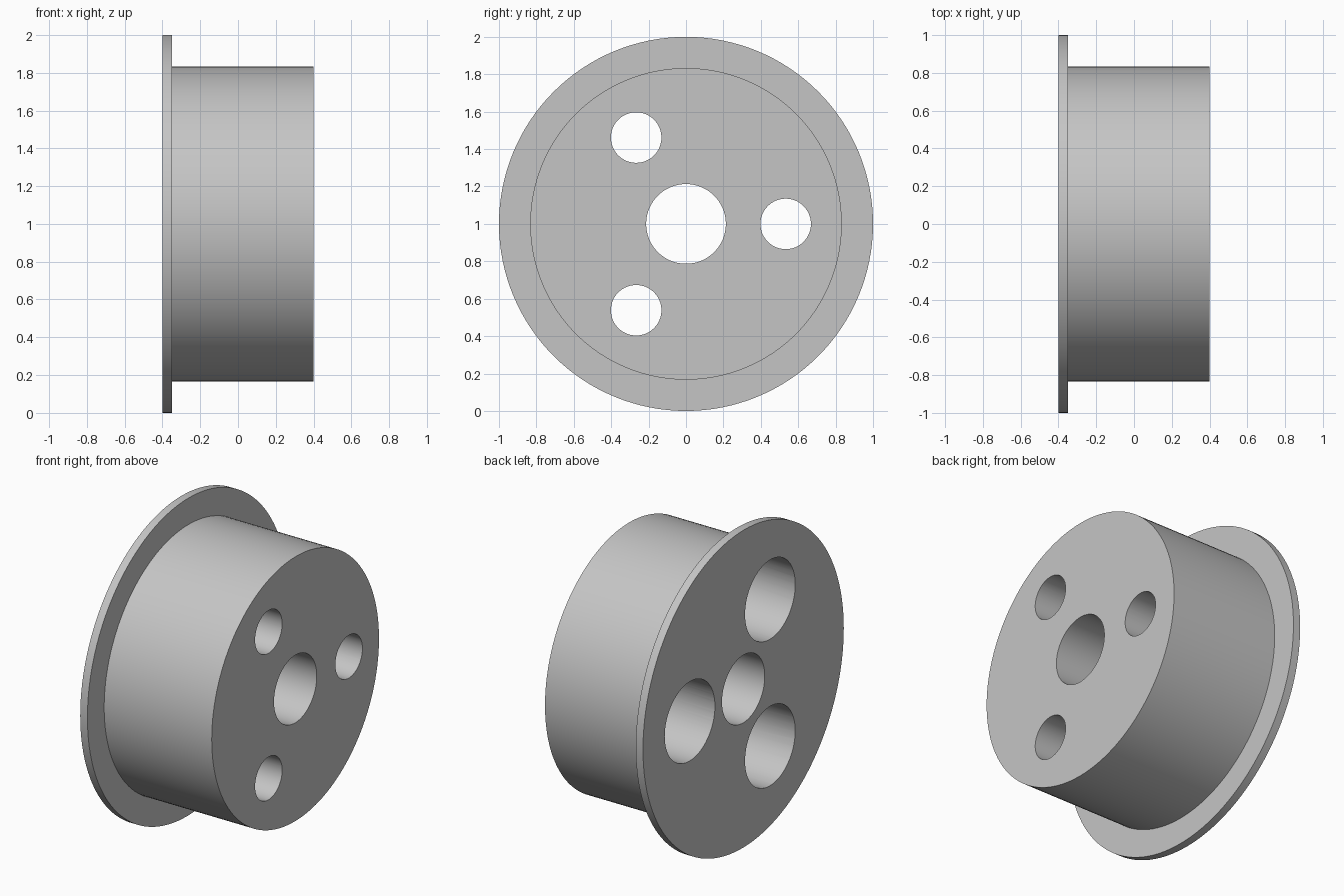
import bpy
import bmesh
from math import cos, sin, tau

old = bpy.data.objects.get("Cube")
if old:
    bpy.data.objects.remove(old, do_unlink=True)

SEGMENTS = 128
AXIS_Z = 1.0           # height of the hub axis
BACK, SHOULDER, FRONT = -0.4, -0.35, 0.4
FLANGE_R, BODY_R, BORE_R = 1.0, 0.833, 0.213
BOLT_CIRCLE, BOLT_R, RECESS_R, RECESS_END = 0.533, 0.135, 0.25, 0.06

metal = bpy.data.materials.new("plain grey")
metal.use_nodes = True
grey = (0.56, 0.56, 0.56, 1)
metal.diffuse_color = grey
metal.node_tree.nodes["Principled BSDF"].inputs["Base Color"].default_value = grey


def lathe(name, profile, segments, y=0.0, z=AXIS_Z, closed=False):
    """Spin (x, radius) points round an axis parallel to x."""
    bm = bmesh.new()
    rings = []
    for x, r in profile:
        rings.append([bm.verts.new((x, y + r * cos(tau * i / segments),
                                    z + r * sin(tau * i / segments)))
                      for i in range(segments)])
    pairs = list(zip(rings, rings[1:]))
    if closed:
        pairs.append((rings[-1], rings[0]))
    else:
        bm.faces.new(rings[0])
        bm.faces.new(rings[-1])
    for a, b in pairs:
        for i in range(segments):
            j = (i + 1) % segments
            bm.faces.new((a[i], a[j], b[j], b[i]))
    bmesh.ops.recalc_face_normals(bm, faces=bm.faces)
    mesh = bpy.data.meshes.new(name)
    bm.to_mesh(mesh)
    bm.free()
    mesh.materials.append(metal)
    obj = bpy.data.objects.new(name, mesh)
    bpy.context.collection.objects.link(obj)
    return obj


# Flange, body and central bore in one turned profile
hub = lathe("flanged_hub", [
    (BACK, BORE_R), (BACK, FLANGE_R), (SHOULDER, FLANGE_R),
    (SHOULDER, BODY_R), (FRONT, BODY_R), (FRONT, BORE_R)],
    SEGMENTS, closed=True)

# Three bolt holes, recessed from the flange side
cutters = []
for k in range(3):
    angle = tau * k / 3
    cutter = lathe("bolt_hole_cutter", [
        (BACK - 0.1, RECESS_R), (RECESS_END, RECESS_R),
        (RECESS_END, BOLT_R), (FRONT + 0.1, BOLT_R)], 64,
        BOLT_CIRCLE * cos(angle), AXIS_Z + BOLT_CIRCLE * sin(angle))
    cutter.hide_render = True
    cut = hub.modifiers.new("bolt_hole", 'BOOLEAN')
    cut.operation = 'DIFFERENCE'
    cut.solver = 'EXACT'
    cut.object = cutter
    cutters.append(cutter)

# Apply the cuts, then remove the cutters
bpy.ops.object.select_all(action='DESELECT')
hub.select_set(True)
bpy.context.view_layer.objects.active = hub
for modifier in list(hub.modifiers):
    bpy.ops.object.modifier_apply(modifier=modifier.name)
for cutter in cutters:
    bpy.data.objects.remove(cutter, do_unlink=True)

bpy.ops.object.shade_smooth_by_angle(angle=0.5)
